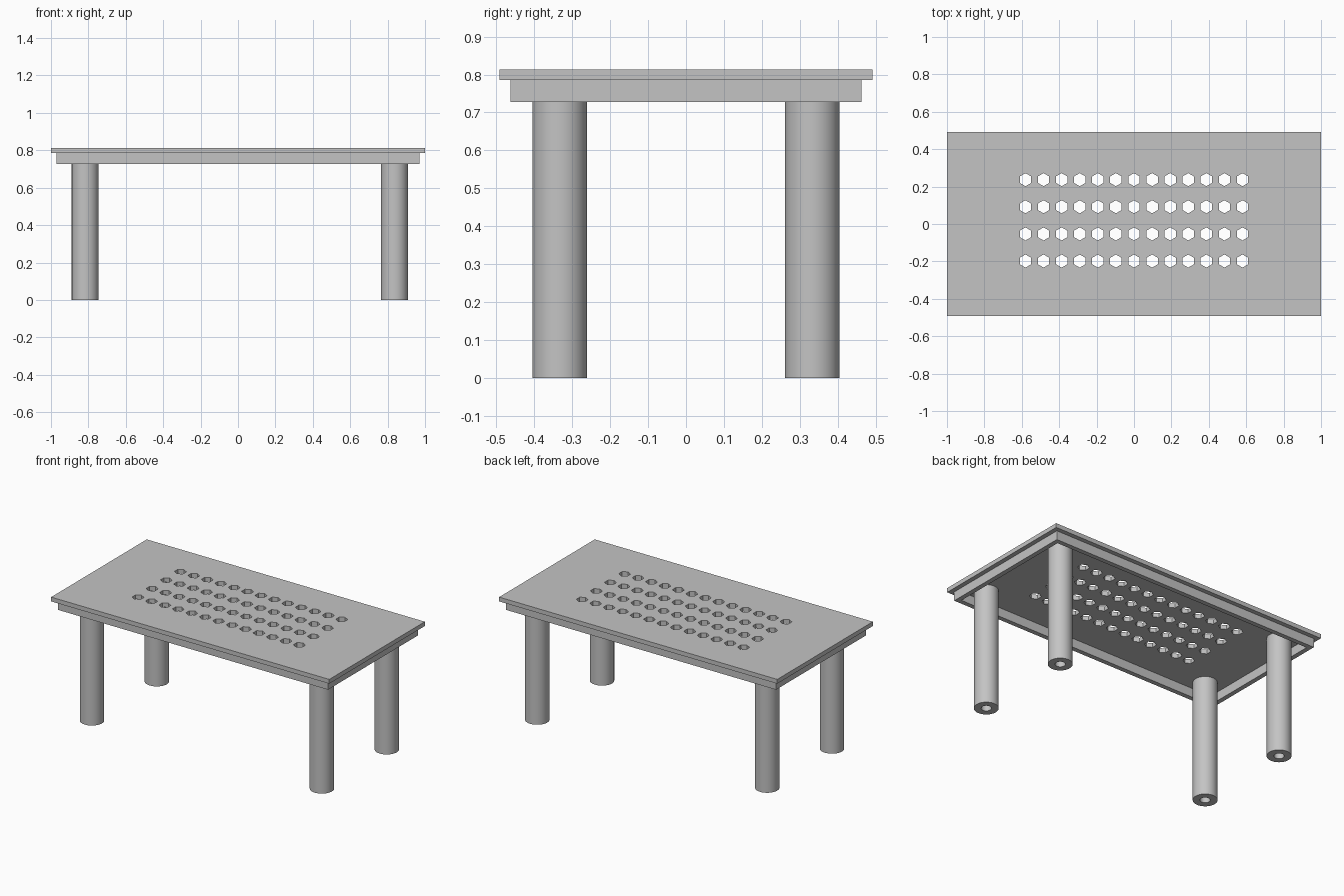
import bpy, bmesh, math

if "Cube" in bpy.data.objects:
    bpy.data.objects.remove(bpy.data.objects["Cube"])

TOP, SLAB_BOTTOM, APRON_BOTTOM = 0.813, 0.785, 0.727

grey = bpy.data.materials.new("grey")
grey.diffuse_color = (0.55, 0.55, 0.55, 1)
grey.use_nodes = True
grey.node_tree.nodes["Principled BSDF"].inputs["Base Color"].default_value = grey.diffuse_color


def rectangle(hx, hy):
    return [(-hx, -hy), (hx, -hy), (hx, hy), (-hx, hy)]


def polygon(cx, cy, radius, sides):
    # the first corner points along +y
    return [(cx + radius * math.sin(2 * math.pi * i / sides),
             cy + radius * math.cos(2 * math.pi * i / sides)) for i in range(sides)]


def extruded(name, loops, z0, z1, smooth=False):
    """Solid between z0 and z1 from an outer loop followed by hole loops."""
    curve = bpy.data.curves.new(name, 'CURVE')
    curve.dimensions = '2D'
    curve.fill_mode = 'BOTH'
    curve.extrude = (z1 - z0) / 2
    for loop in loops:
        spline = curve.splines.new('POLY')
        spline.points.add(len(loop) - 1)
        for point, (x, y) in zip(spline.points, loop):
            point.co = (x, y, 0, 1)
        spline.use_cyclic_u = True
    helper = bpy.data.objects.new(name + "_outline", curve)
    bpy.context.collection.objects.link(helper)
    graph = bpy.context.evaluated_depsgraph_get()
    mesh = bpy.data.meshes.new_from_object(helper.evaluated_get(graph))
    bpy.data.objects.remove(helper)

    # weld caps to walls and place at height
    bm = bmesh.new()
    bm.from_mesh(mesh)
    bmesh.ops.remove_doubles(bm, verts=bm.verts, dist=1e-4)
    bmesh.ops.translate(bm, verts=bm.verts, vec=(0, 0, (z0 + z1) / 2))
    bmesh.ops.recalc_face_normals(bm, faces=bm.faces)
    bm.to_mesh(mesh)
    bm.free()
    mesh.materials.clear()
    mesh.materials.append(grey)
    obj = bpy.data.objects.new(name, mesh)
    bpy.context.collection.objects.link(obj)
    bpy.ops.object.select_all(action='DESELECT')
    obj.select_set(True)
    bpy.context.view_layer.objects.active = obj
    if smooth:
        bpy.ops.object.shade_smooth_by_angle(angle=math.radians(30))
    else:
        bpy.ops.object.shade_flat()
    return obj


# table top pierced by a grid of hexagonal holes
holes = [polygon(0.0967 * i, 0.0195 + 0.145 * (j - 1.5), 0.035, 6)
         for i in range(-6, 7) for j in range(4)]
extruded("table_top", [rectangle(1.0, 0.491)] + holes, SLAB_BOTTOM, TOP)

# open apron frame under the top
extruded("apron", [rectangle(0.971, 0.4625), rectangle(0.941, 0.4325)],
         APRON_BOTTOM, SLAB_BOTTOM)

# tubular legs
for side, x in (("left", -0.817), ("right", 0.837)):
    for end, y in (("front", -0.333), ("back", 0.333)):
        extruded(f"{end}_{side}_leg",
                 [polygon(x, y, 0.072, 48), polygon(x, y, 0.03, 32)],
                 0, SLAB_BOTTOM, smooth=True)
